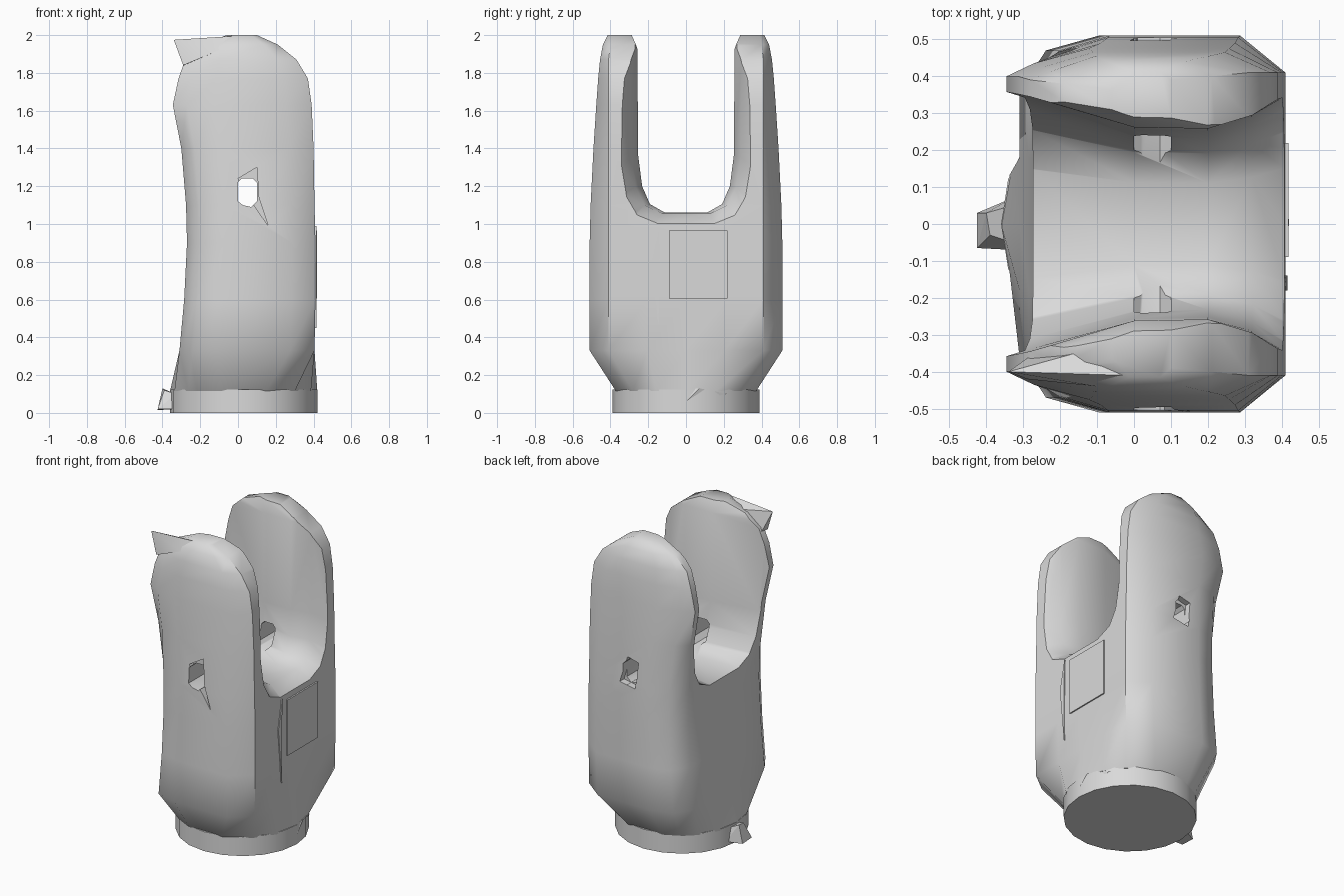
import bpy, bmesh
from math import cos, sin, radians

if "Cube" in bpy.data.objects:
    bpy.data.objects.remove(bpy.data.objects["Cube"], do_unlink=True)

grey = bpy.data.materials.new("plain_grey")
grey.use_nodes = True
grey.diffuse_color = (0.7, 0.7, 0.7, 1)
grey.node_tree.nodes["Principled BSDF"].inputs["Base Color"].default_value = (0.7, 0.7, 0.7, 1)


def finish(name, bm):
    bmesh.ops.recalc_face_normals(bm, faces=bm.faces)
    mesh = bpy.data.meshes.new(name)
    bm.to_mesh(mesh)
    bm.free()
    mesh.materials.append(grey)
    obj = bpy.data.objects.new(name, mesh)
    bpy.context.collection.objects.link(obj)
    return obj


def loft(name, rings):
    """Skin closed rings of equal length and cap both ends."""
    bm = bmesh.new()
    rows = [[bm.verts.new(p) for p in ring] for ring in rings]
    for a, b in zip(rows, rows[1:]):
        for i in range(len(a)):
            j = (i + 1) % len(a)
            bm.faces.new((a[i], a[j], b[j], b[i]))
    bm.faces.new(rows[0])
    bm.faces.new(rows[-1])
    return finish(name, bm)


def hull(name, points):
    """Convex solid around a few points."""
    bm = bmesh.new()
    for p in points:
        bm.verts.new(p)
    res = bmesh.ops.convex_hull(bm, input=bm.verts)
    spare = {g for g in res["geom_interior"] + res["geom_unused"] if isinstance(g, bmesh.types.BMVert)}
    bmesh.ops.delete(bm, geom=list(spare), context="VERTS")
    return finish(name, bm)


def activate(obj):
    bpy.ops.object.select_all(action="DESELECT")
    obj.select_set(True)
    bpy.context.view_layer.objects.active = obj


def cut(obj, cutter):
    mod = obj.modifiers.new("cut", "BOOLEAN")
    mod.operation = "DIFFERENCE"
    mod.solver = "EXACT"
    mod.object = cutter
    activate(obj)
    bpy.ops.object.modifier_apply(modifier=mod.name)
    bpy.data.objects.remove(cutter, do_unlink=True)


def punch(obj, outline, y0, y1):
    """Cut an x-z outline through the depth range y0 to y1."""
    cut(obj, loft("punch_cutter", [[(x, y, z) for x, z in outline] for y in (y0, y1)]))


def smooth(obj, angle):
    activate(obj)
    bpy.ops.object.shade_smooth_by_angle(angle=radians(angle))


def mirrored(half, z):
    return [(x, y, z) for x, y in half] + [(x, -y, z) for x, y in half[-2:0:-1]]


def on_circle(angle):
    return 0.03 + 0.39 * cos(radians(angle)), 0.39 * sin(radians(angle))


# Round foot
foot = loft("foot", [[(*on_circle(a), z) for a in range(0, 360, 18)] for z in (0, 0.125)])
smooth(foot, 30)

# Body: chamfered sections from the foot to the rounded prong tops
# height, back x, panel-side x, half depth, half widths of the two flat sides
levels = [
    (0.33, -0.31, 0.405, 0.51, 0.41, 0.36),
    (0.60, -0.285, 0.41, 0.51, 0.41, 0.36),
    (0.90, -0.27, 0.41, 0.51, 0.41, 0.36),
    (1.10, -0.275, 0.405, 0.505, 0.41, 0.365),
    (1.40, -0.30, 0.40, 0.49, 0.41, 0.385),
    (1.63, -0.345, 0.39, 0.475, 0.41, 0.40),
    (1.77, -0.315, 0.37, 0.465, 0.41, 0.40),
    (1.87, -0.28, 0.31, 0.455, 0.41, 0.39),
    (1.95, -0.19, 0.21, 0.44, 0.40, 0.38),
    (2.00, -0.06, 0.10, 0.415, 0.39, 0.365),
]
rings = [mirrored([on_circle(a) for a in (0, 24, 46, 72, 108, 126, 139, 160, 180)], 0.115)]
for z, x0, x1, yo, hr, hl in levels:
    w = x1 - x0
    rings.append(mirrored([(x1, 0), (x1, hr / 2), (x1, hr), (x1 - 0.18 * w, yo),
                           (x0 + 0.3 * w, yo), (x0 + 0.1 * w, yo - 0.04),
                           (x0, hl), (x0, hl / 2), (x0, 0)], z))
body = loft("body", rings)

# Saddle-shaped slot between the prongs, flaring towards both open sides
u_profile = [(0.43, 0), (0.74, 0.045), (0.9, 0.14), (0.98, 0.3), (1, 0.87), (1.12, 0.95), (1.12, 1.1)]
slot_rings = []
for x, half, floor in [(-0.5, 0.40, 1.03), (-0.28, 0.345, 1.045), (0.0, 0.262, 1.06),
                       (0.2, 0.258, 1.06), (0.32, 0.295, 1.055), (0.42, 0.36, 0.995), (0.5, 0.39, 0.96)]:
    side = [(x, half * s, floor + dz) for s, dz in u_profile]
    slot_rings.append(side + [(px, -py, pz) for px, py, pz in reversed(side)])
cut(body, loft("slot_cutter", slot_rings))

# Pin hole through both prongs, with ragged mouths outside
punch(body, [(0, 1.12), (0.025, 1.1), (0.07, 1.09), (0.1, 1.12),
             (0.1, 1.22), (0.08, 1.24), (0.02, 1.24), (0, 1.22)], -0.7, 0.7)
punch(body, [(0.0, 1.24), (0.1, 1.30), (0.11, 1.14), (0.16, 0.99), (0.07, 1.12)], -0.6, -0.46)
punch(body, [(0.07, 1.27), (-0.01, 1.25), (0.01, 1.08), (0.12, 1.10)], 0.46, 0.6)
smooth(body, 42)

# Pointed corner on the front prong
spike = hull("prong_spike", [(-0.34, -0.40, 1.975), (-0.29, -0.42, 1.84), (-0.285, -0.36, 1.84),
                             (-0.02, -0.41, 1.995), (-0.05, -0.32, 1.95), (-0.1, -0.44, 1.92)])
smooth(spike, 30)

# Square panel and sliver on the flat side
hull("side_panel", [(x, y, z) for x in (0.40, 0.418) for y in (-0.09, 0.22) for z in (0.605, 0.965)])
hull("side_sliver", [(x, y, z) for x in (0.40, 0.415)
                     for y, z in ((-0.14, 0.99), (-0.18, 0.8), (-0.165, 0.7), (-0.145, 0.45))])

# Small folded lip where the flat side meets the foot
hull("foot_lip", [(0.36, -0.18, 0.11), (0.36, 0.22, 0.10), (0.42, 0.0, 0.06),
                  (0.415, 0.07, 0.13), (0.40, 0.0, 0.13)])

# Spur low on the opposite side
hull("foot_spur", [(-0.33, 0.07, 0.02), (-0.33, -0.07, 0.02), (-0.425, 0.03, 0.015),
                   (-0.425, -0.065, 0.02), (-0.40, 0.03, 0.13), (-0.39, -0.03, 0.12),
                   (-0.33, 0.05, 0.10), (-0.33, -0.05, 0.10)])
